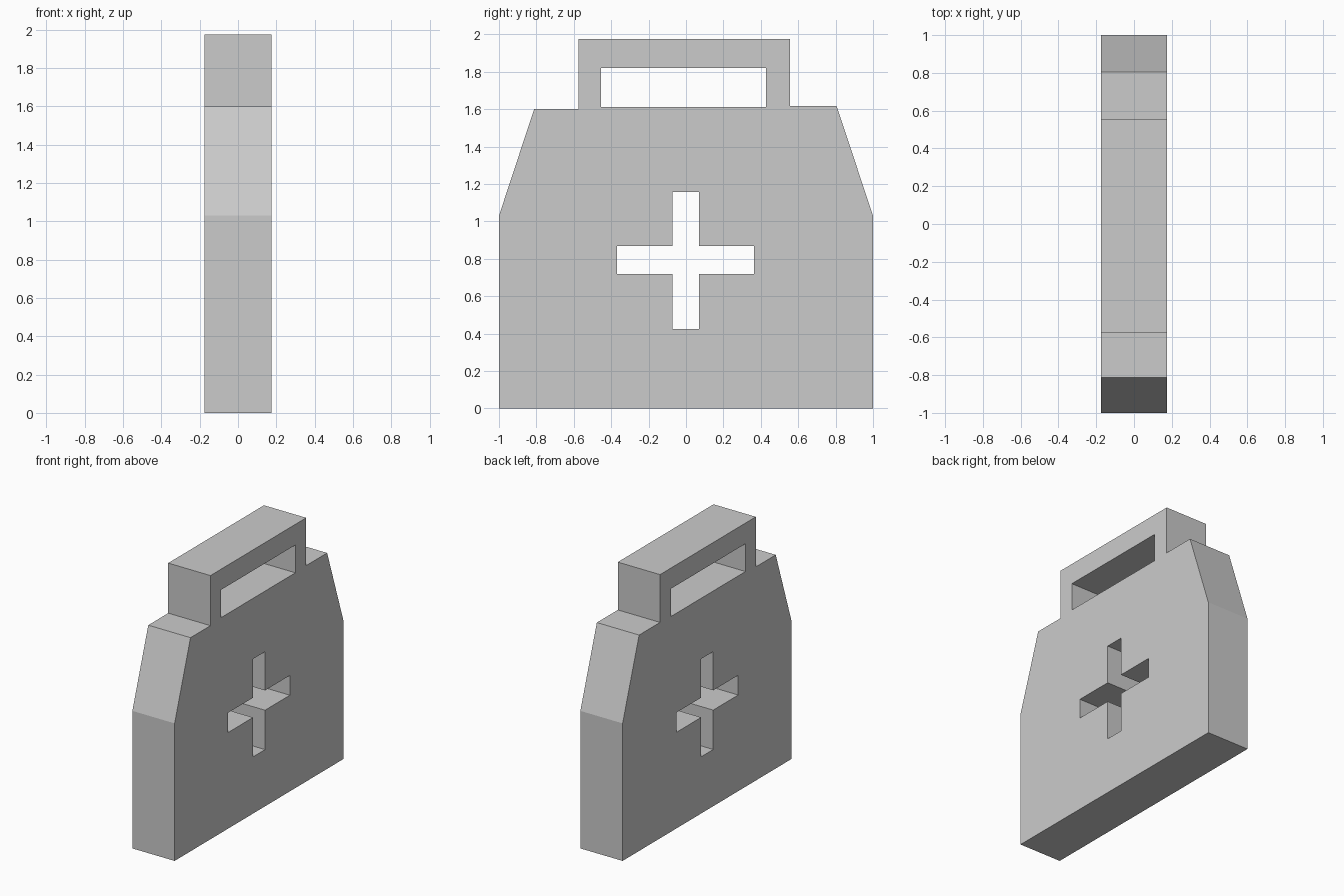
import bpy, bmesh
from mathutils import Matrix

if "Cube" in bpy.data.objects:
    bpy.data.objects.remove(bpy.data.objects["Cube"])

HALF_THICKNESS = 0.175


def rect(y0, y1, z0, z1):
    return [(y0, z0), (y1, z0), (y1, z1), (y0, z1)]


def plate(name, loops):
    """Extrude closed side-view (y, z) loops along x; inner loops become holes."""
    curve = bpy.data.curves.new(name, 'CURVE')
    curve.dimensions = '2D'
    curve.fill_mode = 'BOTH'
    curve.extrude = HALF_THICKNESS
    for loop in loops:
        spline = curve.splines.new('POLY')
        spline.points.add(len(loop) - 1)
        for point, (y, z) in zip(spline.points, loop):
            point.co = (y, z, 0, 1)
        spline.use_cyclic_u = True
    temp = bpy.data.objects.new(name + "_profile", curve)
    bpy.context.collection.objects.link(temp)
    bpy.context.view_layer.update()
    mesh = bpy.data.meshes.new_from_object(temp)
    bpy.data.objects.remove(temp)

    # Stand the profile upright: drawing plane becomes y-z, thickness becomes x
    mesh.transform(Matrix(((0, 0, 1, 0), (1, 0, 0, 0), (0, 1, 0, 0), (0, 0, 0, 1))))
    bm = bmesh.new()
    bm.from_mesh(mesh)
    bmesh.ops.remove_doubles(bm, verts=bm.verts, dist=0.0005)
    bmesh.ops.recalc_face_normals(bm, faces=bm.faces)
    for face in bm.faces:
        face.smooth = False
    bm.to_mesh(mesh)
    bm.free()
    obj = bpy.data.objects.new(name, mesh)
    bpy.context.collection.objects.link(obj)
    return obj


# Case silhouette with sloped shoulders and raised handle
outline = [(-1, 0), (1, 0), (1, 1.03), (0.805, 1.617), (0.557, 1.617), (0.557, 1.975),
           (-0.576, 1.975), (-0.576, 1.60), (-0.812, 1.60), (-1, 1.03)]

# Grip opening
grip_hole = rect(-0.454, 0.429, 1.612, 1.82)

# Cross-shaped cutout
cross_hole = [(-0.072, 0.425), (0.07, 0.425), (0.07, 0.72), (0.364, 0.72),
              (0.364, 0.868), (0.07, 0.868), (0.07, 1.158), (-0.072, 1.158),
              (-0.072, 0.868), (-0.368, 0.868), (-0.368, 0.72), (-0.072, 0.72)]

plate("medical_case", [outline, grip_hole, cross_hole])
